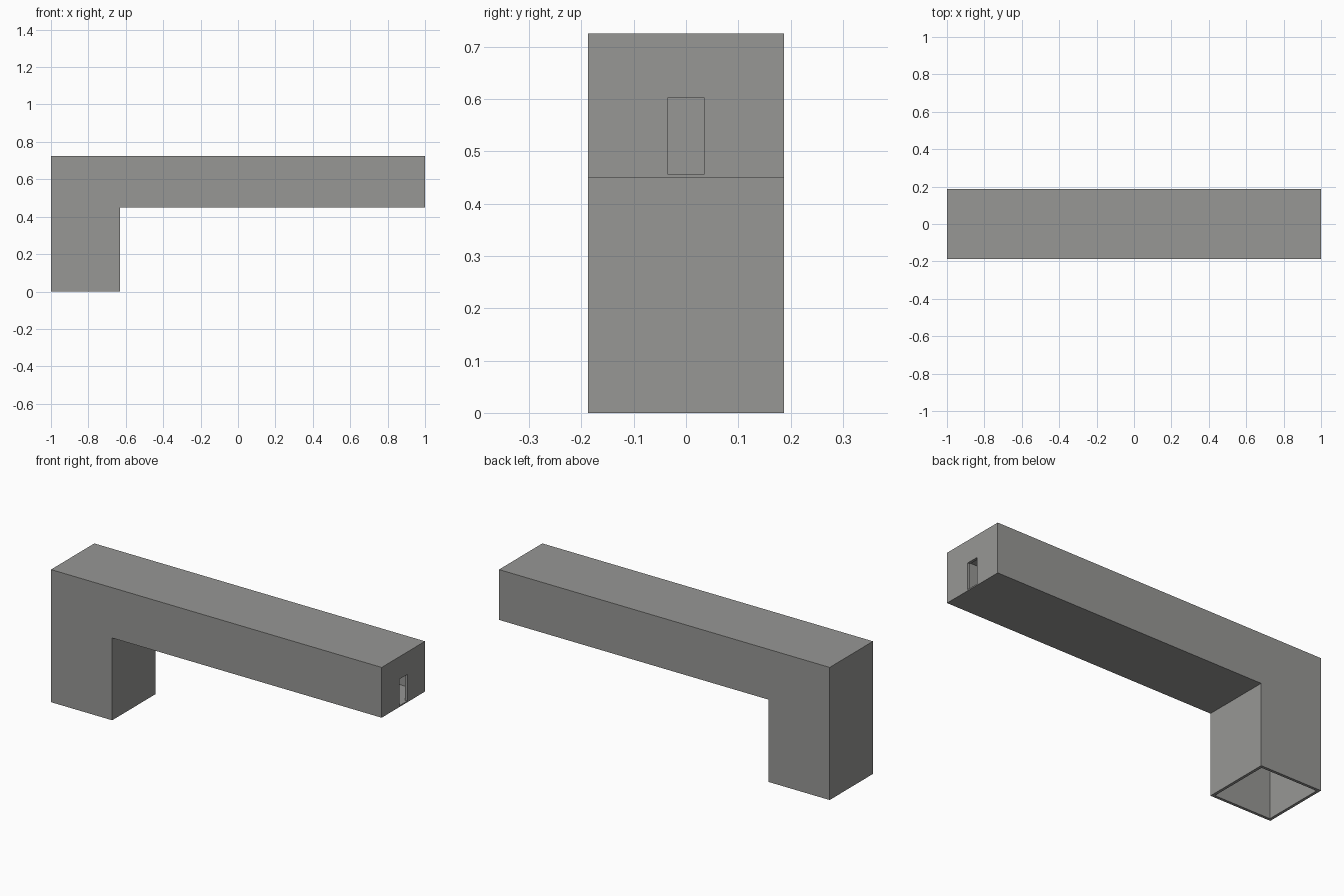
import bpy, bmesh

if "Cube" in bpy.data.objects:
    bpy.data.objects.remove(bpy.data.objects["Cube"])

WALL = 0.015
HALF = 0.187

grey = bpy.data.materials.new("concrete_grey")
grey.diffuse_color = (0.31, 0.31, 0.30, 1)
grey.use_nodes = True
grey.node_tree.nodes["Principled BSDF"].inputs["Base Color"].default_value = grey.diffuse_color


def extrude_profile(name, points, half_width):
    """Extrude an x-z outline symmetrically along y."""
    bm = bmesh.new()
    face = bm.faces.new([bm.verts.new((x, -half_width, z)) for x, z in points])
    ext = bmesh.ops.extrude_face_region(bm, geom=[face])
    verts = [v for v in ext["geom"] if isinstance(v, bmesh.types.BMVert)]
    bmesh.ops.translate(bm, verts=verts, vec=(0, 2 * half_width, 0))
    bmesh.ops.recalc_face_normals(bm, faces=bm.faces[:])
    mesh = bpy.data.meshes.new(name)
    bm.to_mesh(mesh)
    bm.free()
    mesh.materials.append(grey)
    obj = bpy.data.objects.new(name, mesh)
    bpy.context.collection.objects.link(obj)
    return obj


def ell(left, right, leg_right, bottom, step, top):
    return [(left, bottom), (leg_right, bottom), (leg_right, step),
            (right, step), (right, top), (left, top)]


def cut(target, cutter):
    mod = target.modifiers.new(cutter.name, "BOOLEAN")
    mod.operation = "DIFFERENCE"
    mod.solver = "EXACT"
    mod.object = cutter
    cutter.hide_render = True
    bpy.context.view_layer.objects.active = target
    bpy.ops.object.modifier_apply(modifier=mod.name)
    bpy.data.objects.remove(cutter)


# Outer L-shaped passage: vertical shaft plus horizontal corridor
passage = extrude_profile("passage_shell", ell(-1, 1, -0.63, 0, 0.45, 0.725), HALF)

# Hollow interior, open at the bottom of the shaft
cut(passage, extrude_profile(
    "interior_cutter",
    ell(-1 + WALL, 1 - WALL, -0.63 - WALL, -0.1, 0.456, 0.725 - WALL),
    HALF - WALL))

# Narrow doorway in the end wall
cut(passage, extrude_profile(
    "doorway_cutter",
    [(0.9, 0.457), (1.1, 0.457), (1.1, 0.602), (0.9, 0.602)], 0.035))
